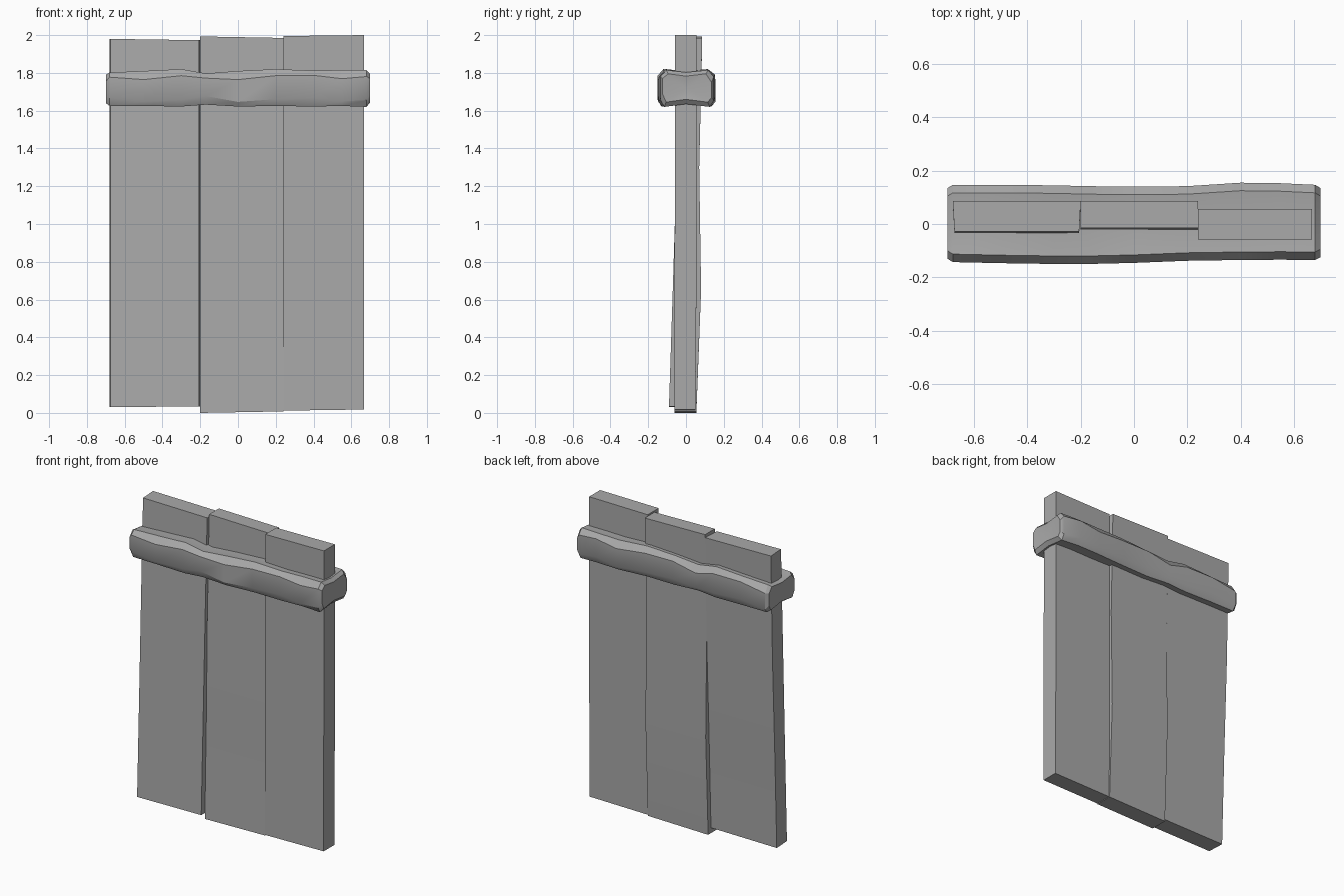
import bpy, bmesh, math

cube = bpy.data.objects.get("Cube")
if cube:
    bpy.data.objects.remove(cube, do_unlink=True)

GREY = (0.4, 0.4, 0.4, 1)
wood = bpy.data.materials.new("grey_wood")
wood.use_nodes = True
wood.diffuse_color = GREY
wood.node_tree.nodes["Principled BSDF"].inputs["Base Color"].default_value = GREY


def loft(name, rings):
    """Skin a list of equal closed rings and cap both ends."""
    bm = bmesh.new()
    loops = [[bm.verts.new(p) for p in ring] for ring in rings]
    n = len(loops[0])
    for a, b in zip(loops, loops[1:]):
        for i in range(n):
            j = (i + 1) % n
            bm.faces.new((a[i], a[j], b[j], b[i]))
    caps = [bm.faces.new(loops[0]), bm.faces.new(loops[-1])]
    if n > 4:
        # Pinched end grain: each cap fans in to a slightly sunken centre
        for cap in bmesh.ops.poke(bm, faces=caps)["verts"]:
            cap.co.x *= 0.985
    bmesh.ops.recalc_face_normals(bm, faces=bm.faces)
    mesh = bpy.data.meshes.new(name)
    bm.to_mesh(mesh)
    bm.free()
    mesh.materials.append(wood)
    obj = bpy.data.objects.new(name, mesh)
    bpy.context.collection.objects.link(obj)
    bpy.ops.object.select_all(action="DESELECT")
    obj.select_set(True)
    bpy.context.view_layer.objects.active = obj
    bpy.ops.object.shade_smooth_by_angle(angle=math.radians(30))
    return obj


def plank(name, x0, x1, levels, skew=0.0):
    """Levels hold: height at each side, front y and back y."""
    rings = []
    for z0, z1, front, back in levels:
        rings.append([(x0 + skew, front, z0), (x1 - skew, front, z1),
                      (x1, back, z1), (x0, back, z0)])
    return loft(name, rings)


# Upright planks, each leaning and bowing a little
plank("right_plank", -0.68, -0.2,
      [(0.03, 0.035, -0.09, 0.025), (0.65, 0.65, -0.07, 0.045),
       (1.3, 1.3, -0.05, 0.07), (1.98, 1.973, -0.028, 0.086)], 0.006)
plank("middle_plank", -0.2, 0.24,
      [(0.0, 0.008, -0.06, 0.055), (0.65, 0.65, -0.045, 0.08),
       (1.3, 1.3, -0.035, 0.07), (1.993, 1.985, -0.015, 0.086)])
plank("left_plank", 0.24, 0.668,
      [(0.012, 0.018, -0.06, 0.05), (0.65, 0.65, -0.06, 0.055),
       (1.995, 2.0, -0.058, 0.056)])

# Rough-hewn cross beam: x, front y, back y, bottom z, top z
stations = [
    (-0.7, -0.13, 0.135, 1.64, 1.79),
    (-0.68, -0.143, 0.147, 1.625, 1.802),
    (-0.5, -0.147, 0.147, 1.625, 1.81),
    (-0.3, -0.15, 0.145, 1.622, 1.82),
    (-0.17, -0.15, 0.142, 1.632, 1.797),
    (0.0, -0.146, 0.14, 1.622, 1.81),
    (0.2, -0.138, 0.142, 1.625, 1.82),
    (0.4, -0.135, 0.155, 1.622, 1.812),
    (0.55, -0.134, 0.153, 1.625, 1.815),
    (0.68, -0.135, 0.147, 1.62, 1.815),
    (0.7, -0.125, 0.135, 1.645, 1.795),
]
rings = []
for k, (x, f, b, lo, hi) in enumerate(stations):
    d = 0.012 * math.sin(k * 2.1)
    section = [(f + 0.02, lo), (f, lo + 0.035 + d), (f, hi - 0.035 + d),
               (f + 0.03, hi), (0, hi - 0.012), (b - 0.03, hi),
               (b, hi - 0.035 - d), (b, lo + 0.035 - d),
               (b - 0.02, lo), (0, lo + 0.015)]
    rings.append([(x, y, z) for y, z in section])
loft("cross_beam", rings)
